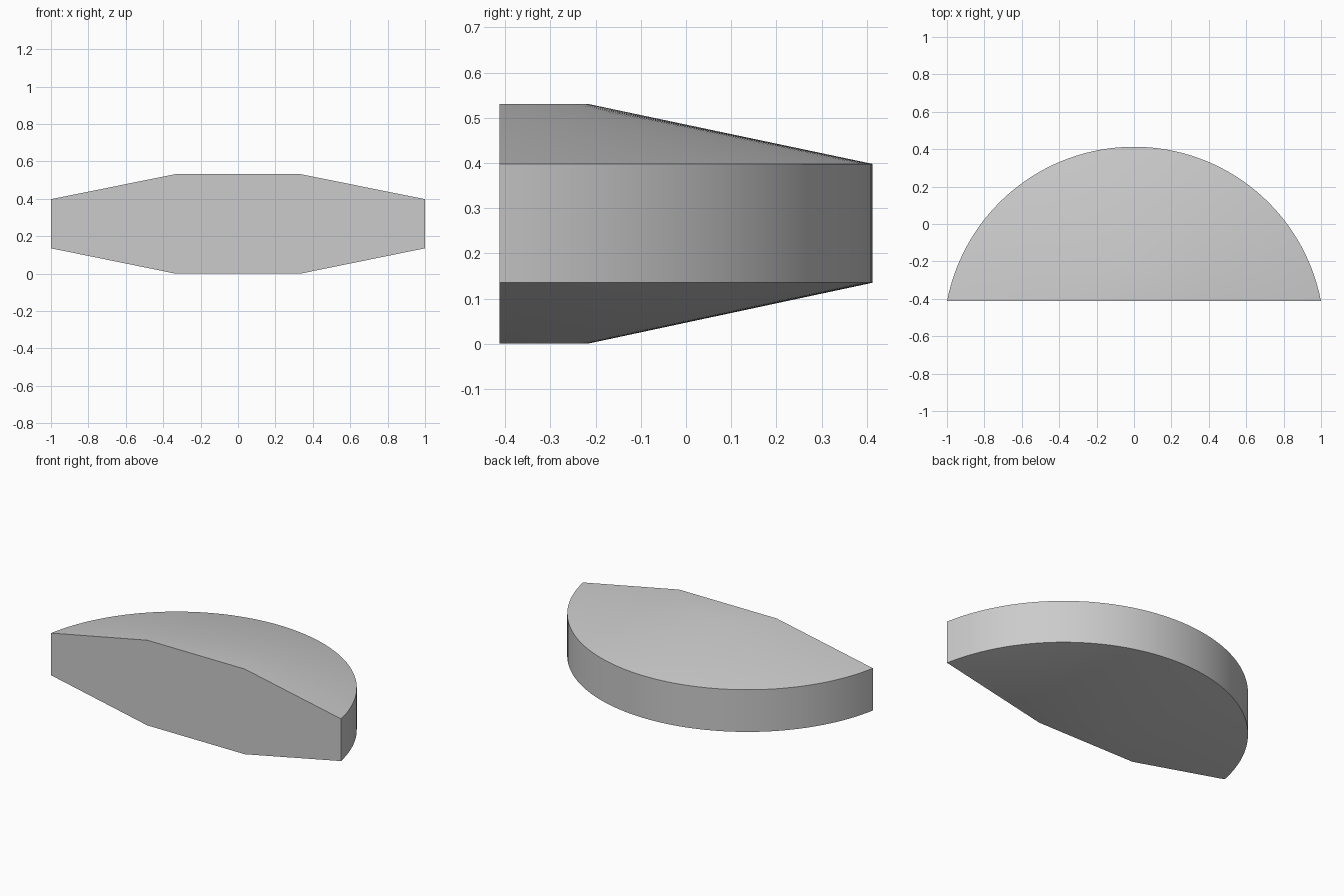
import bpy, bmesh
from math import asin, cos, sin, pi, radians

cube = bpy.data.objects.get("Cube")
if cube:
    bpy.data.objects.remove(cube, do_unlink=True)

FRONT = -0.413      # flat front plane
CENTRE = -0.605     # shared centre of both arcs
SEGMENTS = 64

grey = bpy.data.materials.new("light grey")
grey.use_nodes = True
colour = (0.6, 0.6, 0.6, 1)
grey.diffuse_color = colour
grey.node_tree.nodes["Principled BSDF"].inputs["Base Color"].default_value = colour


def arc_loop(bm, radius, z):
    """Arc that starts and ends on the front plane."""
    start = asin((FRONT - CENTRE) / radius)
    loop = []
    for i in range(SEGMENTS + 1):
        a = start + (pi - 2 * start) * i / SEGMENTS
        loop.append(bm.verts.new((radius * cos(a), CENTRE + radius * sin(a), z)))
    return loop


# Half disc: small flat caps, sloping shoulders and an upright rim
bm = bmesh.new()
sections = [(0.387, 0), (1.018, 0.135), (1.018, 0.398), (0.387, 0.531)]
loops = [arc_loop(bm, r, z) for r, z in sections]
for low, high in zip(loops, loops[1:]):
    for i in range(SEGMENTS):
        bm.faces.new((low[i], low[i + 1], high[i + 1], high[i]))
bm.faces.new(loops[0])
bm.faces.new(loops[-1])

# Flat front wall
bm.faces.new([l[0] for l in loops] + [l[-1] for l in reversed(loops)])
bmesh.ops.recalc_face_normals(bm, faces=bm.faces)

mesh = bpy.data.meshes.new("half_disc")
bm.to_mesh(mesh)
bm.free()
mesh.materials.append(grey)
half_disc = bpy.data.objects.new("half_disc", mesh)
bpy.context.collection.objects.link(half_disc)

bpy.ops.object.select_all(action="DESELECT")
half_disc.select_set(True)
bpy.context.view_layer.objects.active = half_disc
bpy.ops.object.shade_smooth_by_angle(angle=radians(30))
